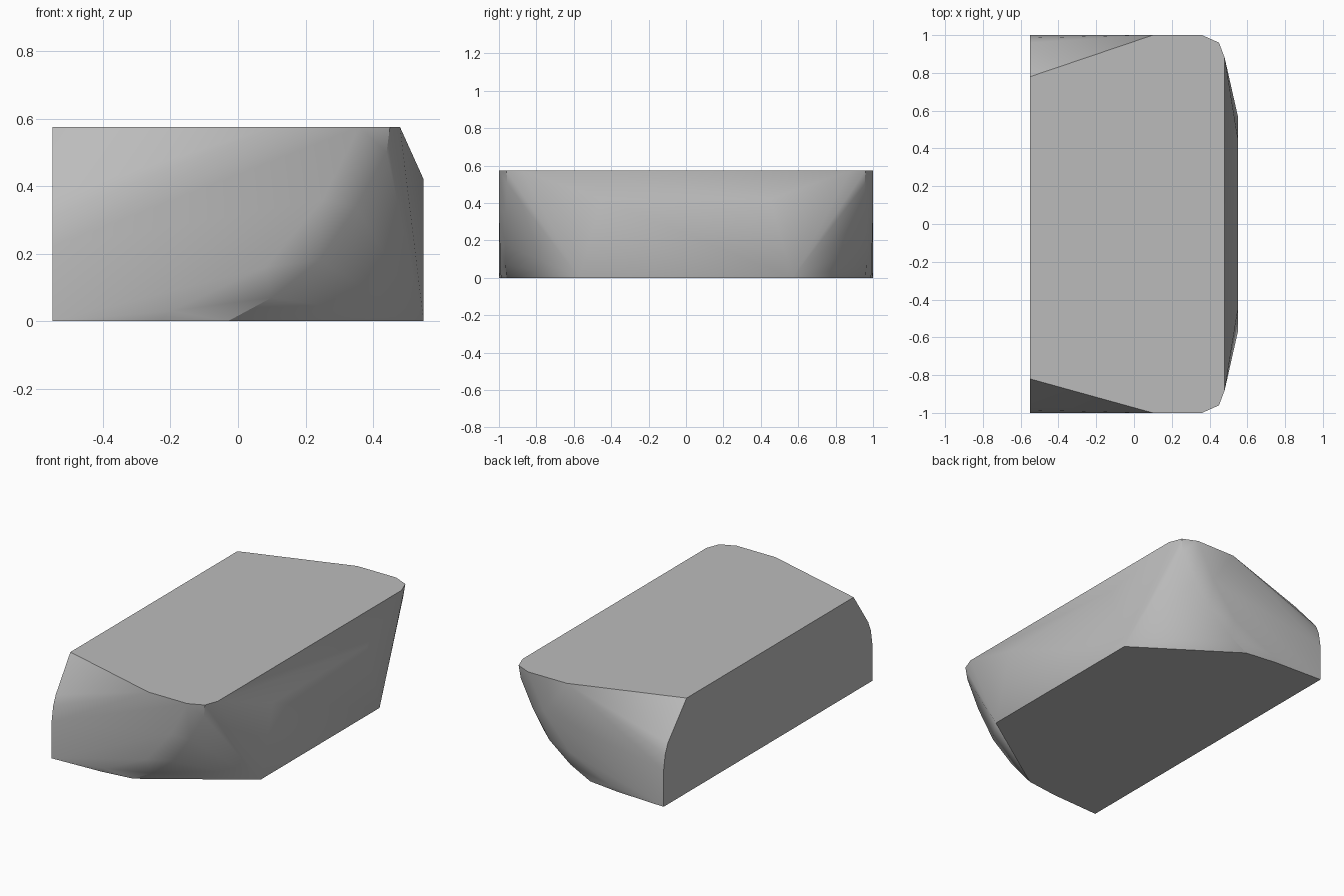
import bpy
import bmesh
import math

cube = bpy.data.objects.get("Cube")
if cube:
    bpy.data.objects.remove(cube, do_unlink=True)

HEIGHT = 0.575
BACK = -0.55
FRONT = 0.55

# Single plain material
grey = bpy.data.materials.new("plain grey")
grey.use_nodes = True
colour = (0.5, 0.5, 0.5, 1)
grey.diffuse_color = colour
grey.node_tree.nodes["Principled BSDF"].inputs["Base Color"].default_value = colour


def end_points(corner):
    """Outline of one end of the block, as (x, distance from centre, z)."""
    # Flat back wall with a rounded upper corner
    wall = [(BACK, 1, 0), (BACK, 1, 0.22), (BACK, 0.985, 0.31),
            (BACK, 0.96, 0.37), (BACK, corner, HEIGHT)]
    # Rim of the top face
    rim = [(0.1, 1, HEIGHT), (0.36, 1, HEIGHT), (0.45, 0.96, HEIGHT), (0.48, 0.88, HEIGHT)]
    # Flat end panel edge
    panel = [(-0.23, 0.985, 0), (-0.2, 0.995, 0.03), (0.08, 0.995, 0.16), (0.25, 1, 0.36)]
    # Sweeping ridge between the end panel and the slanted cheek
    ridge = [(-0.03, 0.96, 0), (0.1, 0.965, 0.07), (0.24, 0.965, 0.18),
             (0.35, 0.965, 0.34), (0.44, 0.955, 0.5)]
    # Corners of the long side panel
    side = [(FRONT, 0.57, 0), (FRONT, 0.45, 0.42)]
    return wall + rim + panel + ridge + side


# Block body: both ends wrapped in one convex skin
bm = bmesh.new()
for sign, corner in ((-1, 0.82), (1, 0.78)):
    for x, y, z in end_points(corner):
        bm.verts.new((x, sign * y, z))
hull = bmesh.ops.convex_hull(bm, input=bm.verts[:])
spare = {v for v in hull["geom_interior"] + hull["geom_unused"]
         if isinstance(v, bmesh.types.BMVert)}
bmesh.ops.delete(bm, geom=list(spare), context='VERTS')
bmesh.ops.dissolve_limit(bm, angle_limit=math.radians(0.5),
                         verts=bm.verts[:], edges=bm.edges[:])
bmesh.ops.recalc_face_normals(bm, faces=bm.faces[:])

mesh = bpy.data.meshes.new("block_body")
bm.to_mesh(mesh)
bm.free()
mesh.materials.append(grey)
body = bpy.data.objects.new("block_body", mesh)
bpy.context.collection.objects.link(body)

# Soft shading on the ends, crisp top, bottom and back edges
bpy.ops.object.select_all(action='DESELECT')
body.select_set(True)
bpy.context.view_layer.objects.active = body
bpy.ops.object.shade_smooth_by_angle(angle=math.radians(35))
